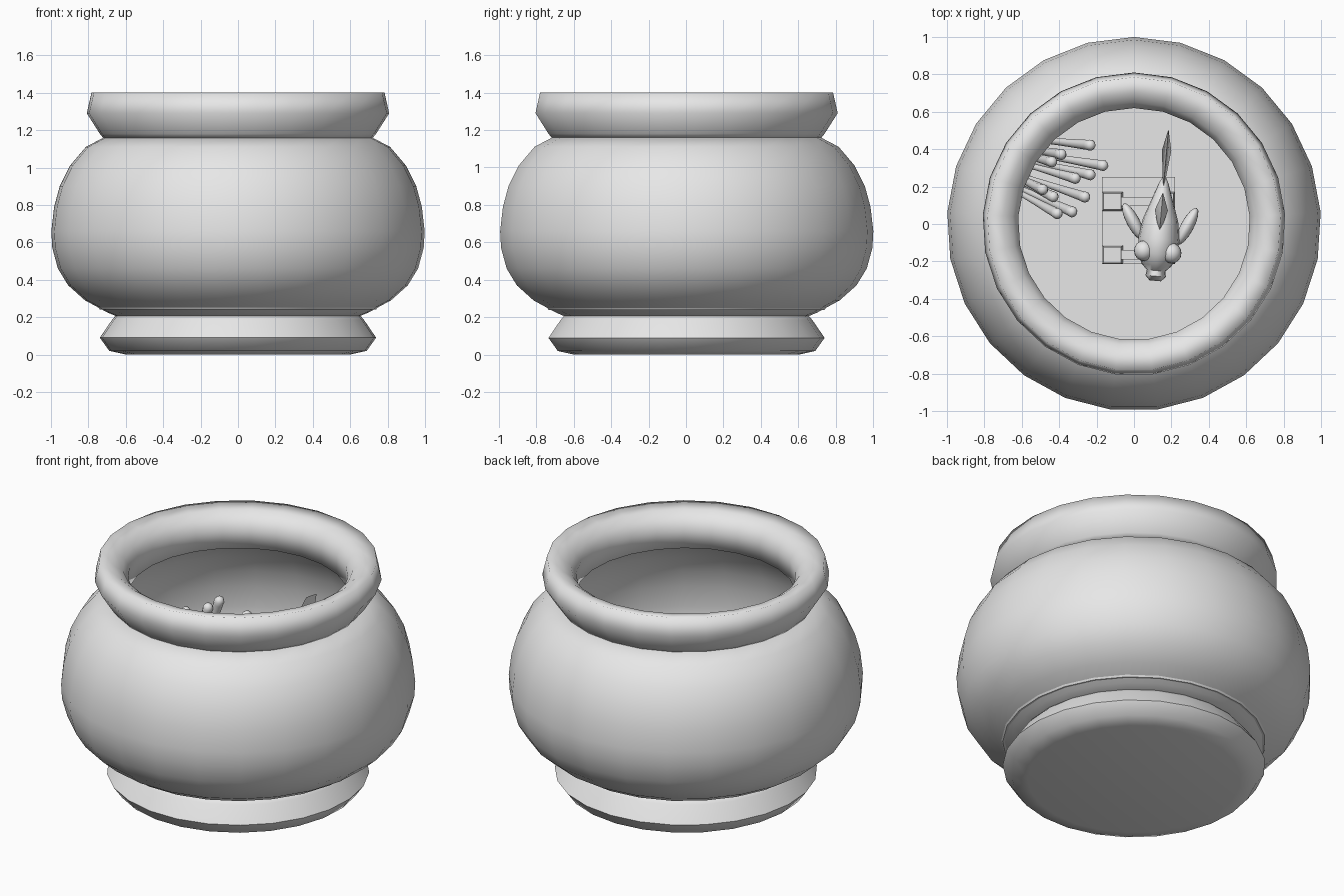
import bpy, bmesh, math
from mathutils import Matrix, Vector

cube = bpy.data.objects.get("Cube")
if cube:
    bpy.data.objects.remove(cube)

grey = bpy.data.materials.new("light_grey")
grey.use_nodes = True
grey.diffuse_color = (0.8, 0.8, 0.8, 1)
grey.node_tree.nodes["Principled BSDF"].inputs["Base Color"].default_value = (0.8, 0.8, 0.8, 1)


def finish(name, bm, matrix=Matrix(), smooth=60):
    """Turn a bmesh into a shaded object."""
    bmesh.ops.remove_doubles(bm, verts=bm.verts, dist=0.0005)
    bmesh.ops.transform(bm, matrix=matrix, verts=bm.verts)
    bmesh.ops.recalc_face_normals(bm, faces=bm.faces)
    mesh = bpy.data.meshes.new(name)
    bm.to_mesh(mesh)
    bm.free()
    obj = bpy.data.objects.new(name, mesh)
    bpy.context.collection.objects.link(obj)
    mesh.materials.append(grey)
    if smooth:
        bpy.ops.object.select_all(action="DESELECT")
        obj.select_set(True)
        bpy.context.view_layer.objects.active = obj
        bpy.ops.object.shade_smooth_by_angle(angle=math.radians(smooth))
    return obj


def lathe(name, profile, steps=25, closed=False, **kw):
    """Spin (radius, height) points around z."""
    bm = bmesh.new()
    verts = [bm.verts.new((0, r, z)) for r, z in profile]
    pairs = list(zip(verts, verts[1:]))
    if closed:
        pairs.append((verts[-1], verts[0]))
    edges = [bm.edges.new(p) for p in pairs]
    bmesh.ops.spin(bm, geom=verts + edges, cent=(0, 0, 0), axis=(0, 0, 1),
                   angle=2 * math.pi, steps=steps)
    return finish(name, bm, **kw)


def ball(name, centre, size, turn=Matrix()):
    bm = bmesh.new()
    bmesh.ops.create_uvsphere(bm, u_segments=16, v_segments=10, radius=1)
    m = Matrix.Translation(centre) @ turn @ Matrix.Diagonal((*size, 1))
    return finish(name, bm, m)


def block(name, centre, size, taper=1.0):
    bm = bmesh.new()
    bmesh.ops.create_cube(bm, size=1)
    for v in bm.verts:
        if v.co.z > 0:
            v.co.xy *= taper
    m = Matrix.Translation(centre) @ Matrix.Diagonal((*size, 1))
    return finish(name, bm, m, smooth=0)


def fin(name, outline, thickness, matrix):
    """Upright plate drawn in (y, z), thickest along its middle."""
    bm = bmesh.new()
    rim = [bm.verts.new((0, y, z)) for y, z in outline]
    mid = sum((v.co for v in rim), Vector()) / len(rim)
    for side in (-1, 1):
        hub = bm.verts.new(mid + Vector((side * thickness, 0, 0)))
        for a, b in zip(rim, rim[1:] + rim[:1]):
            bm.faces.new((a, b, hub))
    return finish(name, bm, matrix)


# Foot of the bowl
lathe("bowl_foot", [(0, 0), (0.6, 0), (0.69, 0.02), (0.74, 0.09),
                    (0.675, 0.185), (0.65, 0.215), (0, 0.215)])

# Round thin-walled body
outer = [(0.64, 0.2), (0.7, 0.225), (0.82, 0.29), (0.91, 0.37), (0.965, 0.46),
         (0.995, 0.57), (1.0, 0.66), (0.985, 0.79), (0.955, 0.9),
         (0.9, 1.01), (0.815, 1.11), (0.72, 1.16)]
inner = [(r - 0.025, z + 0.005 if z < 0.5 else z - 0.005) for r, z in reversed(outer)]
lathe("bowl_body", [(0, 0.2)] + outer + inner + [(0, 0.205)])

# Rolled collar
lathe("bowl_rim", [(0.72, 1.155), (0.74, 1.18), (0.81, 1.29), (0.785, 1.4),
                   (0.7, 1.385), (0.65, 1.35), (0.62, 1.3), (0.62, 1.18)],
      closed=True, smooth=95)

# Flat bed inside the bowl
bed = 0.27
lathe("bowl_bed", [(0, bed), (0.76, bed), (0.74, bed - 0.03), (0, bed - 0.03)], smooth=30)

# Ornament standing on the bed
block("ornament_base", (0.025, 0.02, bed + 0.02), (0.39, 0.46, 0.04))
for x in (-0.115, 0.165):
    for y in (-0.165, 0.12):
        block("ornament_post", (x, y, bed + 0.14), (0.11, 0.1, 0.2), taper=0.85)
for y in (-0.165, 0.12):
    block("ornament_beam", (0.025, y, bed + 0.17), (0.2, 0.05, 0.06))

# Water plant: club-shaped stems leaning in from the wall
tips = [(-0.22, 0.42, 0.85), (-0.15, 0.31, 0.8), (-0.22, 0.26, 0.85), (-0.25, 0.14, 0.93),
        (-0.32, 0.06, 0.9), (-0.4, 0.05, 0.87), (-0.38, 0.37, 0.92), (-0.43, 0.33, 0.88),
        (-0.3, 0.24, 0.78), (-0.48, 0.18, 0.9), (-0.42, 0.14, 0.75)]
for i, tip in enumerate(tips):
    tip = Vector(tip)
    base = Vector((tip.x * 0.45 - 0.45, tip.y * 0.75 + 0.14, bed))
    reach = tip - base
    n = reach.length
    stem = [(0, 0), (0.014, 0), (0.02, n * 0.5), (0.028, n - 0.05),
            (0.03, n - 0.025), (0.02, n - 0.006), (0, n)]
    lathe("plant_stem", stem, steps=10,
          matrix=Matrix.Translation(base) @ reach.to_track_quat("Z", "Y").to_matrix().to_4x4())

# Fish facing the front
place = Matrix.Translation((0.14, 0, 0.75)) @ Matrix.Rotation(math.radians(-5), 4, "Z")
lengthwise = Matrix.Rotation(math.radians(90), 4, "X") @ Matrix.Diagonal((1, 1.4, 1, 1))
lathe("fish_body", [(0, -0.27), (0.025, -0.22), (0.06, -0.12), (0.095, -0.02), (0.11, 0.08),
                    (0.105, 0.16), (0.08, 0.22), (0.05, 0.25), (0.055, 0.28), (0.03, 0.305),
                    (0, 0.305)], steps=16, matrix=place @ lengthwise)
for side in (-1, 1):
    ball("fish_eye", place @ Vector((side * 0.075, -0.15, 0.09)), (0.052, 0.055, 0.055))
    ball("fish_side_fin", place @ Vector((side * 0.145, 0, -0.03)), (0.035, 0.11, 0.05),
         Matrix.Rotation(math.radians(-28 * side), 4, "Z"))
fin("fish_back_fin", [(-0.06, 0.1), (0.02, 0.22), (0.12, 0.24), (0.17, 0.18), (0.12, 0.06)],
    0.035, place)
fin("fish_tail_fin", [(0.17, 0.0), (0.28, 0.16), (0.42, 0.3), (0.51, 0.29), (0.48, 0.14),
                      (0.4, 0.0), (0.48, -0.14), (0.51, -0.25), (0.42, -0.25), (0.28, -0.13)],
    0.025, place)
